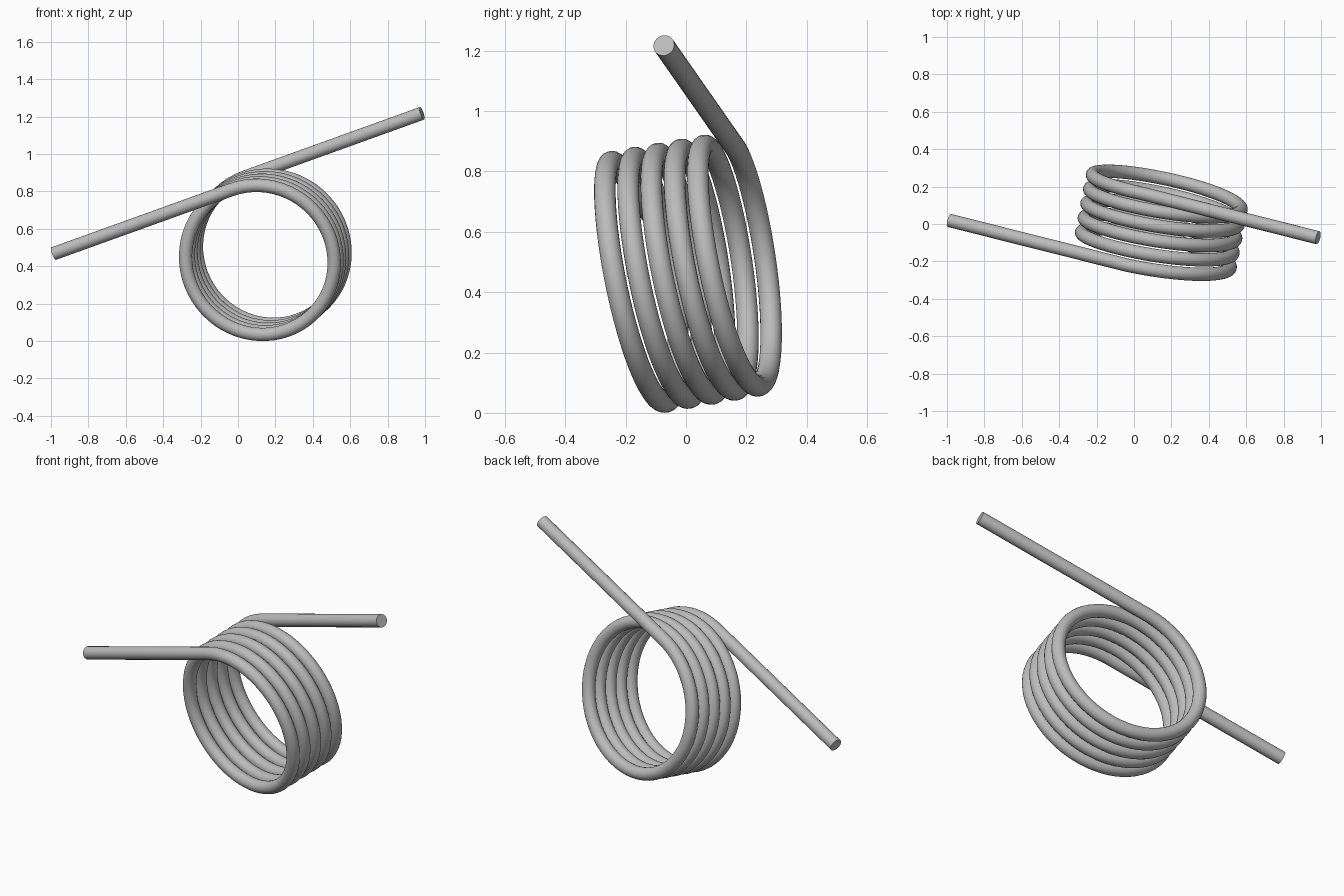
import bpy
import math
from mathutils import Vector

cube = bpy.data.objects.get("Cube")
if cube:
    bpy.data.objects.remove(cube, do_unlink=True)

# Spring dimensions
COIL_RADIUS = 0.408
WIRE_RADIUS = 0.0357
TURNS = 5
STEPS = 64
LEG = 1.036

# Coil frame: pitch along the axis, leg direction, and radial direction at the legs
pitch = Vector((0.0145, 0.077, 0.0135))
axis = pitch.normalized()
along = Vector((1, -0.25, 0.36))
along = (along - axis * along.dot(axis)).normalized()
radial = along.cross(axis)
start = Vector((0.109, -0.181, 0.43))


def coil_point(turn):
    a = math.tau * turn
    return start + pitch * turn + COIL_RADIUS * (radial * math.cos(a) + along * math.sin(a))


# Wire path: straight leg, coil, straight leg
coil = [coil_point(i / STEPS) for i in range(TURNS * STEPS + 1)]
path = [coil[0] - along * LEG] + coil + [coil[-1] + along * LEG]

curve = bpy.data.curves.new("spring_wire", "CURVE")
curve.dimensions = "3D"
curve.bevel_depth = WIRE_RADIUS
curve.bevel_resolution = 8
curve.use_fill_caps = True
spline = curve.splines.new("POLY")
spline.points.add(len(path) - 1)
for point, co in zip(spline.points, path):
    point.co = (*co, 1)

spring = bpy.data.objects.new("torsion_spring", curve)
bpy.context.collection.objects.link(spring)

# Steel colour
steel = bpy.data.materials.new("grey_steel")
steel.use_nodes = True
colour = (0.5, 0.5, 0.5, 1)
steel.diffuse_color = colour
steel.node_tree.nodes["Principled BSDF"].inputs["Base Color"].default_value = colour
curve.materials.append(steel)

# Turn the wire into a smooth mesh with crisp flat ends
bpy.ops.object.select_all(action="DESELECT")
spring.select_set(True)
bpy.context.view_layer.objects.active = spring
bpy.ops.object.convert(target="MESH")
bpy.ops.object.shade_smooth_by_angle(angle=math.radians(40))
